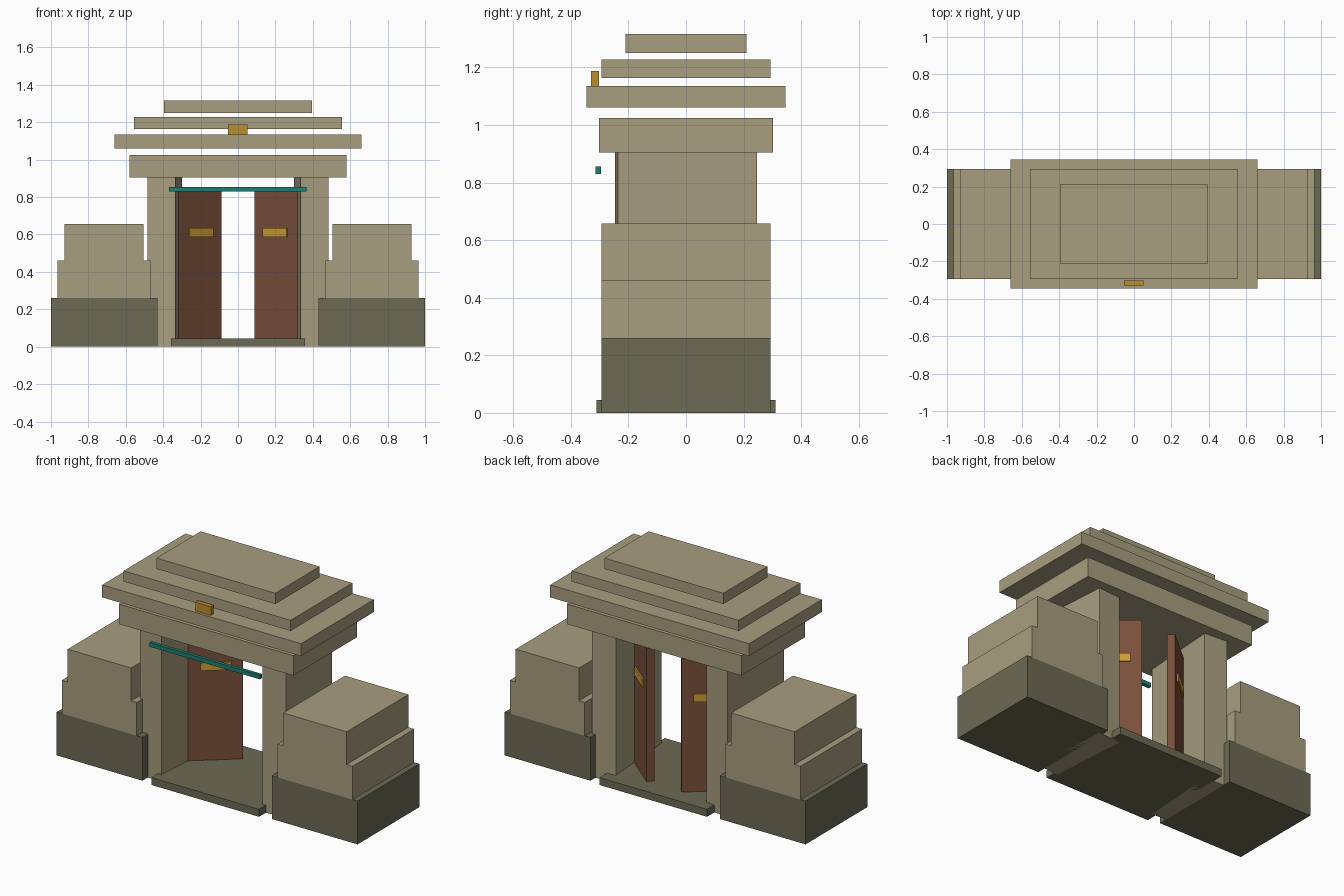
import bpy
from math import radians, sin, cos
from mathutils import Matrix, Vector

cube = bpy.data.objects.get("Cube")
if cube:
    bpy.data.objects.remove(cube, do_unlink=True)


def material(name, rgb):
    """Flat material from 0-255 display values, stored as linear."""
    lin = [((c / 255 + 0.055) / 1.055) ** 2.4 for c in rgb] + [1.0]
    m = bpy.data.materials.new(name)
    m.use_nodes = True
    m.diffuse_color = lin
    node = m.node_tree.nodes["Principled BSDF"]
    node.inputs["Base Color"].default_value = lin
    node.inputs["Roughness"].default_value = 0.9
    return m


STONE = material("sandstone", (167, 157, 127))
DARK = material("dark stone", (108, 106, 84))
WOOD = material("brown wood", (122, 80, 60))
BRASS = material("brass", (208, 158, 50))
OCHRE = material("ochre", (186, 143, 44))
TEAL = material("teal", (30, 127, 113))


def box(name, mat, size, centre, turn=0.0):
    """Box with its size baked into the mesh, turned about z."""
    bpy.ops.mesh.primitive_cube_add(size=1)
    ob = bpy.context.object
    ob.name = name
    ob.data.transform(Matrix.Diagonal((*size, 1)))
    ob.location = centre
    ob.rotation_euler.z = turn
    ob.data.materials.append(mat)
    return ob


def span(name, mat, x, y, z):
    """Box from its ranges on the three axes."""
    ranges = (x, y, z)
    return box(name, mat, [b - a for a, b in ranges], [(a + b) / 2 for a, b in ranges])


# Threshold and lintel
span("threshold", DARK, (-0.357, 0.357), (-0.31, 0.31), (0, 0.045))
span("lintel", STONE, (-0.58, 0.58), (-0.303, 0.303), (0.905, 1.025))

# Stepped roof slabs, separated by narrow gaps
slabs = [(0.66, 0.346, 1.06, 1.135), (0.555, 0.293, 1.163, 1.227), (0.395, 0.21, 1.25, 1.315)]
for i, (hx, hy, low, high) in enumerate(slabs):
    span(f"roof_slab_{i + 1}", STONE, (-hx, hx), (-hy, hy), (low, high))

# Ornaments on the front
span("roof_ornament", OCHRE, (-0.053, 0.05), (-0.33, -0.303), (1.135, 1.187))
span("front_bar", TEAL, (-0.368, 0.366), (-0.315, -0.295), (0.83, 0.855))

DOOR_TURN = radians(40)
DOOR_WIDTH, DOOR_THICK, DOOR_HEIGHT = 0.34, 0.045, 0.835

for side, s in (("left", 1), ("right", -1)):
    # Slightly splayed gate pillar
    box(f"{side}_pillar", STONE, (0.15, 0.485, 0.905), (s * 0.3925, 0, 0.4525), s * 0.07)

    # Stepped flanking wall
    tiers = [("base", DARK, 0.43, 1.0, 0, 0.26),
             ("middle", STONE, 0.468, 0.966, 0.26, 0.46),
             ("top", STONE, 0.505, 0.927, 0.46, 0.657)]
    for tier, mat, inner, outer, low, high in tiers:
        xs = sorted((s * inner, s * outer))
        span(f"{side}_wall_{tier}", mat, xs, (-0.293, 0.293), (low, high))

    # Door leaf swung inwards, placed from the front corner of its free edge
    along = Vector((s * cos(DOOR_TURN), -sin(DOOR_TURN), 0))
    inward = Vector((s * sin(DOOR_TURN), cos(DOOR_TURN), 0))
    corner = Vector((s * 0.088, 0.173, 0.01))
    middle = corner + inward * DOOR_THICK / 2
    leaf = middle + along * DOOR_WIDTH / 2 + Vector((0, 0, DOOR_HEIGHT / 2))
    box(f"{side}_door", WOOD, (DOOR_WIDTH, DOOR_THICK, DOOR_HEIGHT), leaf, -s * DOOR_TURN)

    # Brass plate showing on both faces of the leaf
    plate = middle + along * 0.148
    plate.z = 0.61
    box(f"{side}_door_plate", BRASS, (0.168, DOOR_THICK + 0.016, 0.048), plate, -s * DOOR_TURN)
